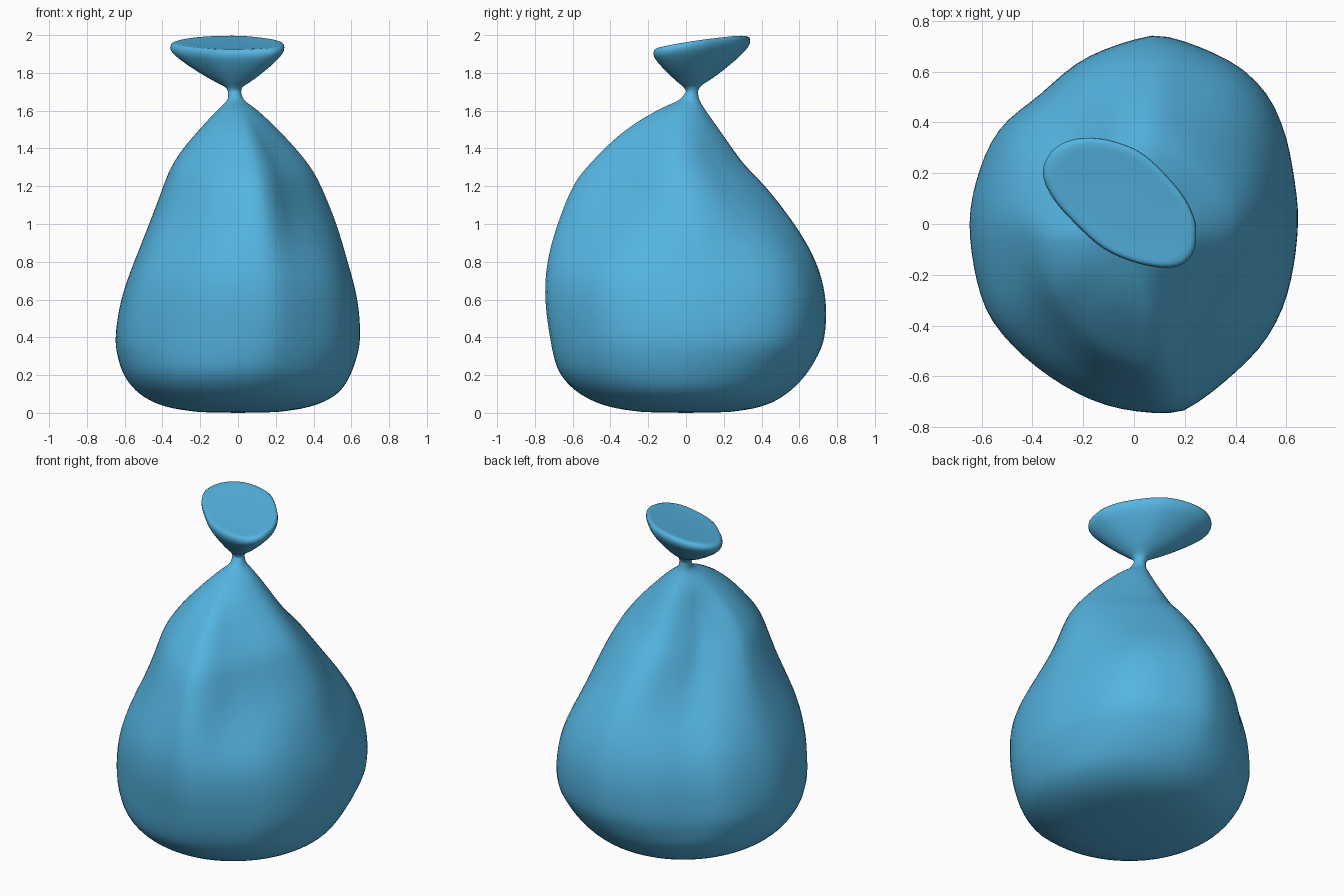
import bpy, bmesh, math

if "Cube" in bpy.data.objects:
    bpy.data.objects.remove(bpy.data.objects["Cube"])

N = 72      # points around each cross-section
STEPS = 5   # rings between body levels


def catmull(a, b, c, d, t):
    return 0.5 * (2*b + (c-a)*t + (2*a-5*b+4*c-d)*t*t + (3*b-a-3*c+d)*t**3)


def radii_of(points, cx=0.0, cy=0.0):
    """Smooth closed curve through points, sampled as N radii about a centre."""
    k, polar, tau = len(points), [], 2 * math.pi
    for i in range(k):
        q = [points[(i + o) % k] for o in (-1, 0, 1, 2)]
        for s in range(8):
            x, y = (catmull(*c, s / 8) for c in zip(*q))
            polar.append((math.atan2(y - cy, x - cx) % tau, math.hypot(x - cx, y - cy)))
    polar.sort()
    polar = [(polar[-1][0] - tau, polar[-1][1])] + polar + [(polar[0][0] + tau, polar[0][1])]
    out = []
    for i in range(N):
        a = tau * i / N
        for (p0, r0), (p1, r1) in zip(polar, polar[1:]):
            if p0 <= a <= p1:
                out.append(r0 + (r1 - r0) * (a - p0) / max(p1 - p0, 1e-9))
                break
    return out


def outline(radii):
    """Outline stretched to a -1..1 box."""
    pts = [(r * math.cos(2*math.pi*i/N), r * math.sin(2*math.pi*i/N))
           for i, r in enumerate(radii)]
    lo = [min(p[c] for p in pts) for c in (0, 1)]
    hi = [max(p[c] for p in pts) for c in (0, 1)]
    return [tuple(2 * (p[c] - lo[c]) / (hi[c] - lo[c]) - 1 for c in (0, 1)) for p in pts]


# cross-section shapes: round base and neck, wide belly, folded shoulders
ROUND = outline([1] * N)
WIDE = outline(radii_of([
    (.645, 0), (.625, .217), (.585, .39), (.512, .532), (.375, .65), (.13, .745), (-.02, .73),
    (-.215, .65), (-.375, .515), (-.53, .38), (-.615, .2), (-.65, -.02), (-.6, -.31),
    (-.485, -.485), (-.3, -.63), (-.1, -.715), (.13, -.74), (.24, -.705), (.415, -.57),
    (.535, -.434), (.61, -.256)]))
FOLDED = outline(radii_of([
    (.48, 0), (.45, .14), (.35, .275), (.21, .41), (.07, .49), (-.06, .45), (-.15, .33),
    (-.22, .21), (-.33, .135), (-.42, .03), (-.43, -.1), (-.395, -.25), (-.315, -.385),
    (-.18, -.53), (0, -.62), (.12, -.64), (.2, -.56), (.26, -.44), (.335, -.31), (.43, -.15)]))

# body levels: z, left, right, front, back
LEVELS = [
    (0.004, -.20, .20, -.22, .22), (0.03, -.385, .385, -.41, .40),
    (0.10, -.525, .53, -.565, .535), (0.20, -.605, .595, -.665, .635),
    (0.30, -.637, .63, -.70, .695),
    (0.40, -.65, .648, -.72, .735), (0.60, -.62, .634, -.747, .742),
    (0.80, -.55, .58, -.735, .69), (1.00, -.47, .522, -.68, .575),
    (1.20, -.395, .44, -.60, .42), (1.30, -.355, .385, -.525, .32),
    (1.40, -.29, .305, -.43, .245), (1.50, -.205, .212, -.318, .175),
    (1.60, -.112, .105, -.155, .105), (1.655, -.058, .034, -.04, .072),
    (1.70, -.053, .016, .0, .062),
]


def smooth(a, b, z):
    t = min(1, max(0, (z - a) / (b - a)))
    return t * t * (3 - 2 * t)


def body_ring(z, x0, x1, y0, y1):
    w1, w2, w3 = smooth(.0, .45, z), smooth(.7, 1.15, z), smooth(1.4, 1.68, z)
    uvs = []
    for r, w, f in zip(ROUND, WIDE, FOLDED):
        uv = []
        for c in (0, 1):
            s = r[c] + (w[c] - r[c]) * w1
            s += (f[c] - s) * w2
            uv.append(s + (r[c] - s) * w3)
        uvs.append(uv)
    # keep the blended shape filling its box, so silhouettes stay exact
    lo = [min(p[c] for p in uvs) for c in (0, 1)]
    hi = [max(p[c] for p in uvs) for c in (0, 1)]
    return [(x0 + (x1 - x0) * (u - lo[0]) / (hi[0] - lo[0]),
             y0 + (y1 - y0) * (v - lo[1]) / (hi[1] - lo[1]), z) for u, v in uvs]


rings = []
L = [LEVELS[0]] + LEVELS + [LEVELS[-1]]
for i in range(1, len(L) - 2):
    for s in range(STEPS):
        rings.append(body_ring(*[catmull(*q, s / STEPS) for q in zip(*L[i-1:i+3])]))
rings.append(body_ring(*LEVELS[-1]))

# soften the body along its height
for _ in range(6):
    rings = [[tuple((a + 2*b + c) / 4 for a, b, c in zip(*p))
              for p in zip(rings[i-1], rings[i], rings[i+1])]
             if 0 < i < 62 else rings[i] for i in range(len(rings))]

# flared tilted mouth above the tied neck
MOUTH = [(.245, -.04), (.235, .03), (.18, .13), (.05, .265), (-.06, .32), (-.17, .34),
         (-.26, .327), (-.33, .28), (-.36, .2), (-.325, .11), (-.25, .02), (-.13, -.09),
         (-.01, -.147), (.11, -.172), (.19, -.16), (.235, -.11)]
NX, NY = -.02, .031
radii = radii_of(MOUTH, NX, NY)

# fraction of mouth outline, fraction of height
FLARE = [(.03, .08), (.10, .14), (.22, .21), (.38, .32), (.55, .45), (.72, .59), (.86, .72),
         (.95, .82), (.99, .89), (1, .95), (.99, 1.0), (.965, 1.03), (.93, 1.045),
         (.86, 1.045), (.7, 1.035), (.4, 1.03), (.15, 1.03)]
for f, t in FLARE:
    outer = t > .9
    ring = []
    for i, R in enumerate(radii):
        a = 2 * math.pi * i / N
        r = R * f if outer else .034 + (R - .034) * f
        g = r if t > 1 else R
        top = (1.951 + .175 * (NY + g * math.sin(a) - .08) + .065 * (NX + g * math.cos(a)))
        z = top + (t - 1) * .24 if t > 1 else 1.70 + (top - 1.70) * t
        ring.append((NX + r * math.cos(a), NY + r * math.sin(a), z))
    rings.append(ring)

# skin the rings into one closed sack
bm = bmesh.new()
vr = [[bm.verts.new(p) for p in ring] for ring in rings]
for a, b in zip(vr, vr[1:]):
    for i in range(N):
        j = (i + 1) % N
        bm.faces.new((a[i], a[j], b[j], b[i]))
for ring, z in ((vr[0], 0.0), (vr[-1], None)):
    c = [sum(v.co[k] for v in ring) / N for k in range(3)]
    if z is not None:
        c[2] = z
    cv = bm.verts.new(c)
    for i in range(N):
        bm.faces.new((ring[i], ring[(i + 1) % N], cv))
bmesh.ops.recalc_face_normals(bm, faces=bm.faces)
for f in bm.faces:
    f.smooth = True
mesh = bpy.data.meshes.new("tied_sack")
bm.to_mesh(mesh)
bm.free()
sack = bpy.data.objects.new("tied_sack", mesh)
bpy.context.collection.objects.link(sack)

blue = bpy.data.materials.new("sky blue")
blue.diffuse_color = (0.09, 0.46, 0.76, 1)
blue.use_nodes = True
blue.node_tree.nodes["Principled BSDF"].inputs["Base Color"].default_value = blue.diffuse_color
mesh.materials.append(blue)
